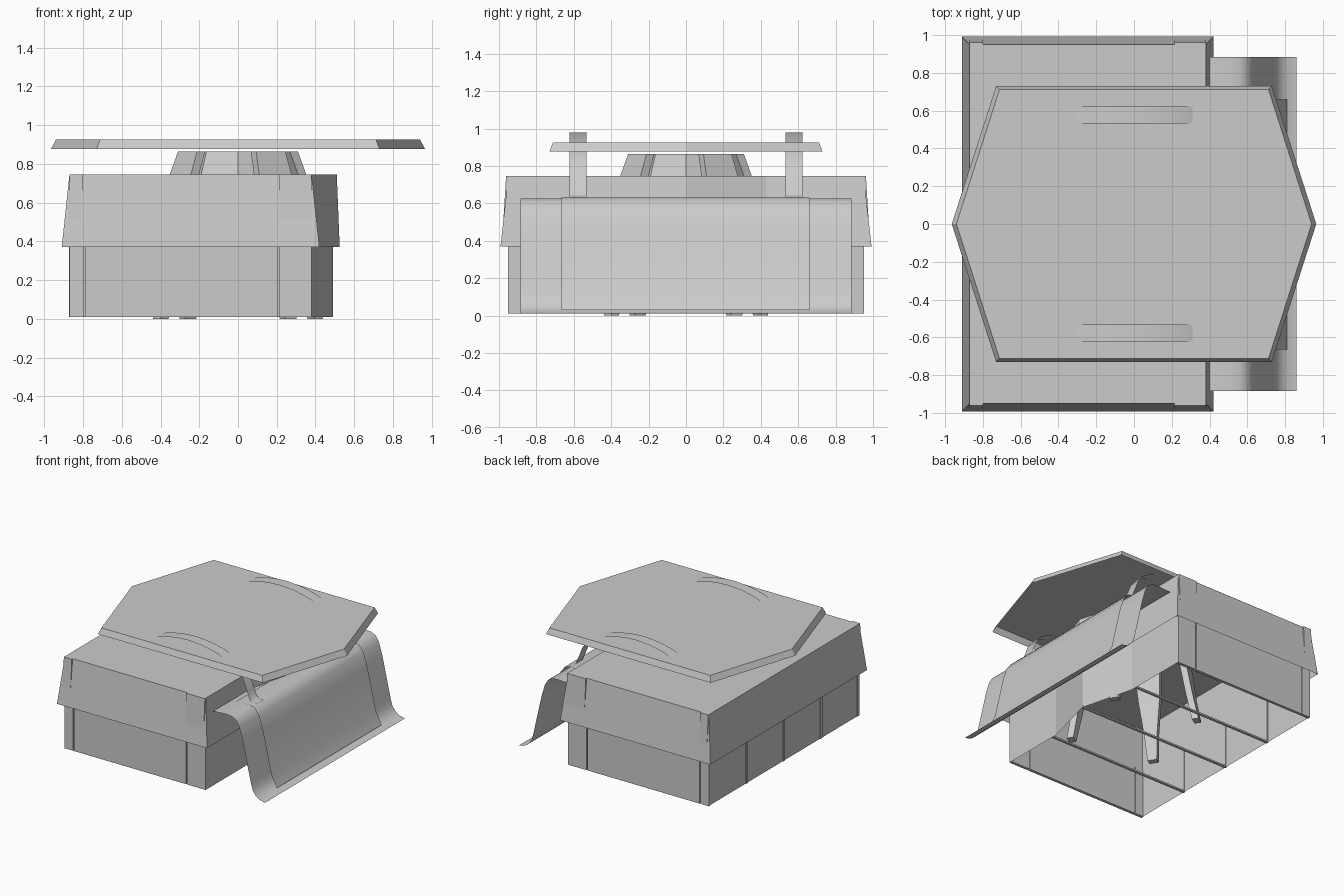
import bpy
import bmesh
import math
from mathutils import Vector

cube = bpy.data.objects.get("Cube")
if cube:
    bpy.data.objects.remove(cube)

grey = bpy.data.materials.new("plain grey")
grey.use_nodes = True
COLOUR = (0.6, 0.6, 0.6, 1)
grey.diffuse_color = COLOUR
grey.node_tree.nodes["Principled BSDF"].inputs["Base Color"].default_value = COLOUR


def make(name, verts, faces, smooth=False, fix_normals=True):
    mesh = bpy.data.meshes.new(name)
    mesh.from_pydata([tuple(v) for v in verts], [], faces)
    if fix_normals:
        bm = bmesh.new()
        bm.from_mesh(mesh)
        bmesh.ops.recalc_face_normals(bm, faces=bm.faces)
        bm.to_mesh(mesh)
        bm.free()
    mesh.materials.append(grey)
    obj = bpy.data.objects.new(name, mesh)
    bpy.context.collection.objects.link(obj)
    if smooth:
        bpy.ops.object.select_all(action='DESELECT')
        obj.select_set(True)
        bpy.context.view_layer.objects.active = obj
        bpy.ops.object.shade_smooth_by_angle(angle=math.radians(40))


def loft(name, rings, cap_start=False, cap_end=False):
    n = len(rings[0])
    verts = [v for ring in rings for v in ring]
    faces = [(r * n + i, r * n + (i + 1) % n, (r + 1) * n + (i + 1) % n, (r + 1) * n + i)
             for r in range(len(rings) - 1) for i in range(n)]
    if cap_start:
        faces.append(tuple(reversed(range(n))))
    if cap_end:
        faces.append(tuple(range(len(verts) - n, len(verts))))
    make(name, verts, faces)


def sheet(name, profile, y0, y1):
    # Thin sheet: an x-z profile drawn out along y
    verts = [(x, y, z) for x, z in profile for y in (y0, y1)]
    faces = [(2 * i, 2 * i + 1, 2 * i + 3, 2 * i + 2) for i in range(len(profile) - 1)]
    make(name, verts, faces, smooth=True, fix_normals=False)


def box(name, low, high):
    (x0, y0, z0), (x1, y1, z1) = low, high
    rings = [[(x0, y0, z), (x1, y0, z), (x1, y1, z), (x0, y1, z)] for z in (z0, z1)]
    loft(name, rings, True, True)


def outline(left, right, peak, depth, z):
    # Plan of the housing: a rectangle whose right side swells to a shallow point
    return [(left, -depth, z), (right, -depth, z), (right, -0.43, z), (peak, 0, z),
            (right, 0.43, z), (right, depth, z), (left, depth, z)]


# Housing: open-bottomed lower walls under a flared cover
loft("lower_walls", [outline(-0.865, 0.38, 0.49, 0.935, z) for z in (0.01, 0.735)])
loft("flared_cover", [outline(-0.91, 0.42, 0.525, 0.992, 0.37),
                      outline(-0.87, 0.38, 0.51, 0.95, 0.745)], cap_end=True)

# Corner posts, wall panels and the tapered strips over the cover
for side, label in ((-1, "front"), (1, "back")):
    for x0, x1, end in ((-0.87, -0.795, "outer_post"), (0.215, 0.38, "inner_post"),
                        (-0.788, 0.205, "wall_panel")):
        ys = sorted((side * 0.93, side * 0.953))
        box(f"{label}_{end}", (x0, ys[0], 0.01), (x1, ys[1], 0.4))
    for x0, x1, end in ((-0.87, -0.8, "outer"), (0.215, 0.38, "inner")):
        rings = [[(x0, side * (d - 0.01), z), (x1, side * (d - 0.01), z),
                  (x1, side * (d + out), z), (x0, side * (d + out), z)]
                 for d, out, z in ((0.976, 0.001, 0.5), (0.95, 0.012, 0.745))]
        loft(f"{label}_{end}_cover_strip", rings, True, True)

# Seam strips on the flat side and thin ribs under the open base
for y, reach in ((-0.47, 0.38), (0, 0.49), (0.47, 0.38)):
    box("side_seam", (-0.872, y - 0.01, 0.01), (-0.86, y + 0.01, 0.37))
    box("base_rib", (-0.865, y - 0.01, 0.01), (reach, y + 0.01, 0.022))

# Hub beneath the lid
loft("lid_hub", [[(r * math.cos(math.tau * i / 8), r * math.sin(math.tau * i / 8), z)
                  for i in range(8)] for r, z in ((0.27, 0.74), (0.23, 0.865))], True, True)

# Four splayed legs running from the hub down to the floor
for k in range(4):
    angle = math.radians(33 + 90 * k)
    out = Vector((math.cos(angle), math.sin(angle), 0))
    across = Vector((-out.y, out.x, 0))
    rings = []
    for r, z, half in ((0.31, 0.865, 0.09), (0.355, 0.745, 0.1), (0.42, 0.45, 0.08),
                       (0.46, 0.2, 0.05), (0.5, 0, 0.035)):
        up = Vector((0, 0, z))
        rings.append([out * (r - 0.05) - across * half + up, out * r - across * half + up,
                      out * r + across * half + up, out * (r - 0.05) + across * half + up])
    loft("lid_leg", rings, True, True)


def hexagon(tip, side, z):
    return [(tip, 0, z), (side, side, z), (-side, side, z),
            (-tip, 0, z), (-side, -side, z), (side, -side, z)]


# Six-sided lid: shallow shell open underneath
loft("lid", [hexagon(0.965, 0.73, 0.877), hexagon(0.94, 0.712, 0.925)], cap_end=True)

# Curved flap on the swollen side, with a raised centre pad
sheet("side_flap", [(0.40, 0.62), (0.50, 0.627), (0.56, 0.625), (0.60, 0.605), (0.63, 0.56),
                    (0.66, 0.46), (0.735, 0.13), (0.75, 0.08), (0.775, 0.045),
                    (0.81, 0.02), (0.86, 0.01)], -0.885, 0.885)
sheet("flap_pad", [(0.45, 0.628), (0.56, 0.632), (0.61, 0.62), (0.65, 0.57),
                   (0.685, 0.46), (0.76, 0.13), (0.81, 0.03)], -0.665, 0.66)

# Strap handles arching over the lid and down to the flap
for side in (-1, 1):
    mid = side * 0.578
    sheet("strap_handle", [(-0.30, 0.925), (-0.22, 0.952), (-0.12, 0.972), (0, 0.98),
                           (0.12, 0.972), (0.22, 0.952), (0.31, 0.925), (0.42, 0.87),
                           (0.48, 0.80), (0.52, 0.70), (0.54, 0.65), (0.56, 0.637),
                           (0.60, 0.63)], mid - 0.045, mid + 0.045)
